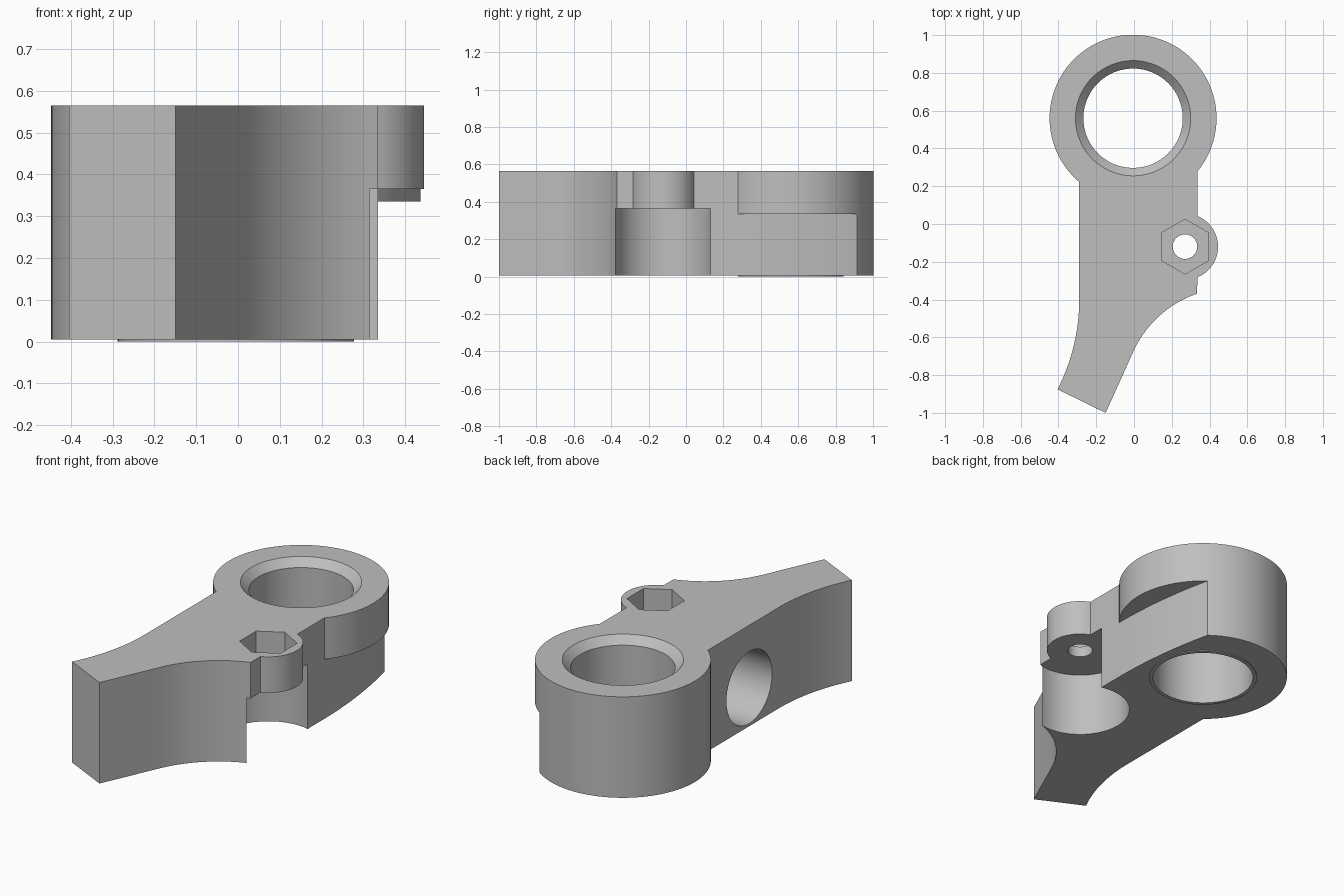
import bpy, bmesh
from math import sin, cos, pi, radians, sqrt, asin, acos
from mathutils import Matrix

cube = bpy.data.objects.get("Cube")
if cube:
    bpy.data.objects.remove(cube, do_unlink=True)

BASE, TOP = 0.005, 0.565
EDGE_L, EDGE_R = -0.29, 0.335            # straight sides of the arm
RING_X, RING_Y, RING_R = -0.005, 0.56, 0.442
HOLE_R = 0.263
BOLT_X, BOLT_Y, BOSS_R = 0.27, -0.12, 0.175

grey = bpy.data.materials.new("light_grey")
grey.diffuse_color = (0.52, 0.52, 0.52, 1)
grey.use_nodes = True
grey.node_tree.nodes["Principled BSDF"].inputs["Base Color"].default_value = (0.52, 0.52, 0.52, 1)


def arc(cx, cy, r, a0, a1, n):
    return [(cx + r * cos(a0 + (a1 - a0) * i / n), cy + r * sin(a0 + (a1 - a0) * i / n))
            for i in range(n + 1)]


def make_object(name, bm):
    bmesh.ops.recalc_face_normals(bm, faces=bm.faces)
    mesh = bpy.data.meshes.new(name)
    bm.to_mesh(mesh)
    bm.free()
    mesh.materials.append(grey)
    obj = bpy.data.objects.new(name, mesh)
    bpy.context.collection.objects.link(obj)
    return obj


def prism(name, outline, z0, z1):
    bm = bmesh.new()
    face = bm.faces.new([bm.verts.new((x, y, z0)) for x, y in outline])
    top = bmesh.ops.extrude_face_region(bm, geom=[face])["geom"]
    verts = [v for v in top if isinstance(v, bmesh.types.BMVert)]
    bmesh.ops.translate(bm, verts=verts, vec=(0, 0, z1 - z0))
    return make_object(name, bm)


def disc(name, x, y, r, z0, z1, n=64, turn=0.0):
    return prism(name, arc(x, y, r, turn, turn + 2 * pi * (n - 1) / n, n - 1), z0, z1)


def lathe(name, profile, x, y, n=96):
    # closed profile of (radius, height) spun around a vertical axis
    bm = bmesh.new()
    rows = [[bm.verts.new((x + r * cos(2 * pi * k / n), y + r * sin(2 * pi * k / n), z))
             for r, z in profile] for k in range(n)]
    m = len(profile)
    for k in range(n):
        a, b = rows[k], rows[(k + 1) % n]
        for j in range(m):
            bm.faces.new((a[j], b[j], b[(j + 1) % m], a[(j + 1) % m]))
    return make_object(name, bm)


def cut(target, cutter):
    cutter.hide_render = True
    mod = target.modifiers.new("cut", 'BOOLEAN')
    mod.operation, mod.solver, mod.object = 'DIFFERENCE', 'EXACT', cutter
    bpy.context.view_layer.objects.active = target
    bpy.ops.object.modifier_apply(modifier=mod.name)
    bpy.data.objects.remove(cutter, do_unlink=True)


def smooth(obj):
    bpy.ops.object.select_all(action='DESELECT')
    obj.select_set(True)
    bpy.context.view_layer.objects.active = obj
    bpy.ops.object.shade_smooth_by_angle(angle=radians(20))


# Arm outline: tail, concave flank, bolt boss, ring, curved left flank
boss_a = acos((EDGE_R - BOLT_X) / BOSS_R)
ring_r = -acos((EDGE_R - RING_X) / RING_R)
ring_l = pi + acos((RING_X - EDGE_L) / RING_R)
flank_r = 1.04
outline = [(-0.15, -1.0)]
outline += arc(0.52, -0.913, 0.575, radians(155), radians(108.8), 24)
outline += arc(BOLT_X, BOLT_Y, BOSS_R, -boss_a, boss_a, 28)
outline += arc(RING_X, RING_Y, RING_R, ring_r, ring_l, 80)
outline += arc(EDGE_L - flank_r, -0.4, flank_r, 0, -asin(0.475 / flank_r), 20)
body = prism("lever_body", outline, BASE, TOP)

# Undercut below the ring's right side, following a gentle arc
big_r = 2.8
side = arc(EDGE_R - big_r, 0.27, big_r, 0, asin(0.75 / big_r), 24)
cut(body, prism("ring_undercut", [(0.8, 0.27)] + side + [(0.8, side[-1][1])], -0.1, 0.335))

# Round recess beneath the bolt boss
cut(body, disc("boss_recess", BOLT_X, BOLT_Y, 0.26, -0.1, 0.365, 80))

# Hexagonal nut pocket and bolt hole
cut(body, disc("nut_pocket", BOLT_X, BOLT_Y, 0.145, TOP - 0.14, 0.8, 6, pi / 6))
cut(body, disc("bolt_hole", BOLT_X, BOLT_Y, 0.065, 0.2, 0.7, 40))

# Main bore with a chamfered top
bore = [(HOLE_R, -0.1), (HOLE_R, TOP - 0.042), (HOLE_R + 0.042, TOP), (HOLE_R + 0.042, 0.8)]
outer = prism("bore_low", arc(RING_X, RING_Y, HOLE_R, 0, 2 * pi * 95 / 96, 95), -0.1, 0.8)
cut(body, outer)
cut(body, lathe("bore_chamfer", [(HOLE_R - 0.05, TOP - 0.092), bore[2], bore[3],
                                 (HOLE_R - 0.05, 0.8)], RING_X, RING_Y))

# Blind round socket in the left flank
bm = bmesh.new()
bmesh.ops.create_cone(bm, cap_ends=True, segments=64, radius1=0.2, radius2=0.2, depth=0.6,
                      matrix=Matrix.Translation((-0.31, -0.14, 0.22)) @ Matrix.Rotation(pi / 2, 4, 'Y'))
cut(body, make_object("side_socket", bm))
smooth(body)

# Thin raised rim around the bore underneath
rim = lathe("bore_rim", [(HOLE_R, 0), (HOLE_R + 0.02, 0), (HOLE_R + 0.02, BASE), (HOLE_R, BASE)],
            RING_X, RING_Y)
smooth(rim)
